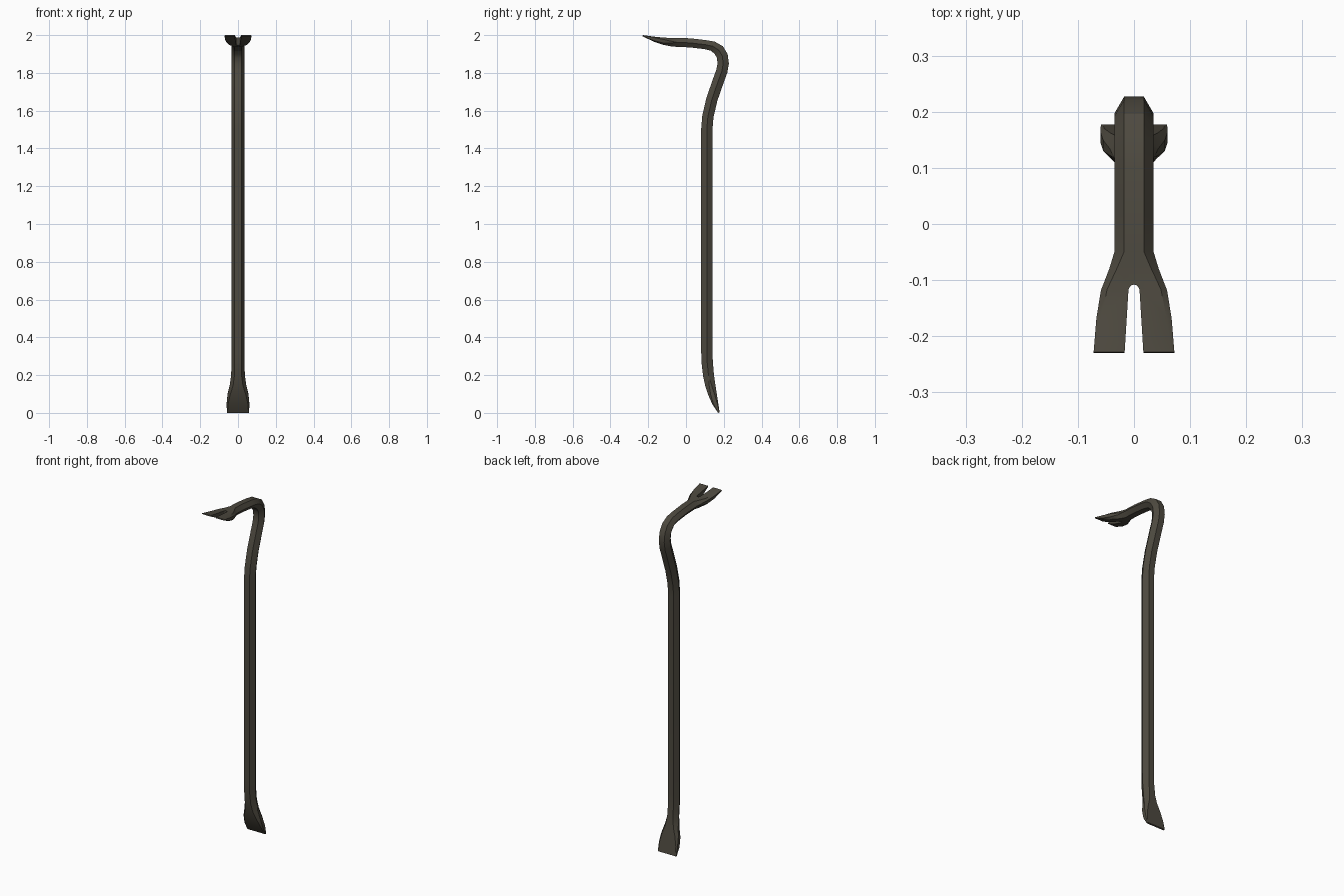
import bpy, bmesh, math
from mathutils import Vector

cube = bpy.data.objects.get("Cube")
if cube:
    bpy.data.objects.remove(cube)

steel = bpy.data.materials.new("dark_steel")
steel.use_nodes = True
colour = (0.075, 0.067, 0.05, 1)
steel.diffuse_color = colour
bsdf = steel.node_tree.nodes["Principled BSDF"]
bsdf.inputs["Base Color"].default_value = colour
bsdf.inputs["Roughness"].default_value = 0.7


def finish(name, bm):
    bmesh.ops.recalc_face_normals(bm, faces=bm.faces)
    mesh = bpy.data.meshes.new(name)
    bm.to_mesh(mesh)
    bm.free()
    mesh.materials.append(steel)
    obj = bpy.data.objects.new(name, mesh)
    bpy.context.collection.objects.link(obj)
    return obj


# Section sizes: half width, flat half width, half thickness, side half thickness
HEX = (0.035, 0.0175, 0.03, 0)
HOOK = (0.035, 0.0175, 0.024, 0)

# Centre line (y, z) with the section at each station
stations = [
    # flared chisel
    ((0.174, 0.001), (0.059, 0.055, 0.004, 0.003)),
    ((0.155, 0.05), (0.06, 0.053, 0.016, 0.01)),
    ((0.14, 0.1), (0.055, 0.042, 0.023, 0.01)),
    ((0.128, 0.15), (0.043, 0.026, 0.027, 0.006)),
    ((0.119, 0.2), (0.036, 0.019, 0.029, 0)),
    # straight shaft
    ((0.112, 0.27), HEX),
    ((0.11, 0.34), HEX),
    ((0.11, 1.5), HEX),
    # swan neck
    ((0.116, 1.57), HEX),
    ((0.137, 1.66), HEX),
    ((0.17, 1.755), HEX),
    ((0.19, 1.81), HEX),
    ((0.197, 1.85), HEX),
    ((0.192, 1.89), HEX),
    ((0.174, 1.92), HEX),
    ((0.143, 1.941), (0.035, 0.0175, 0.026, 0)),
    ((0.10, 1.95), HOOK),
    ((0.02, 1.959), HOOK),
    ((-0.05, 1.962), HOOK),
    # claw
    ((-0.08, 1.963), (0.044, 0.03, 0.022, 0.005)),
    ((-0.12, 1.968), (0.059, 0.048, 0.019, 0.009)),
    ((-0.17, 1.979), (0.067, 0.058, 0.013, 0.008)),
    ((-0.229, 1.997), (0.072, 0.066, 0.003, 0.002)),
]

bm = bmesh.new()
path = [Vector((0, y, z)) for (y, z), _ in stations]
rings = []
for i, (_, (w, f, t, e)) in enumerate(stations):
    before, after = path[max(i - 1, 0)], path[min(i + 1, len(path) - 1)]
    tangent = (after - before).normalized()
    normal = tangent.cross(Vector((1, 0, 0)))
    outline = [(w, -e), (w, e), (f, t), (-f, t), (-w, e), (-w, -e), (-f, -t), (f, -t)]
    rings.append([bm.verts.new(path[i] + Vector((x, 0, 0)) + normal * n) for x, n in outline])
for a, b in zip(rings, rings[1:]):
    for j in range(len(a)):
        k = (j + 1) % len(a)
        bm.faces.new((a[j], a[k], b[k], b[j]))
bm.faces.new(rings[0])
bm.faces.new(rings[-1])
# Shaft sections close to plain hexagons
bmesh.ops.remove_doubles(bm, verts=bm.verts, dist=0.0001)
bmesh.ops.triangulate(bm, faces=[f for f in bm.faces if len(f.verts) > 4])
bar = finish("pry_bar", bm)

# Tapered, round-ended nail slot between the prongs
bm = bmesh.new()
slot = [(0.018, -0.25)]
for i in range(9):
    a = math.pi * i / 8
    slot.append((0.01 * math.cos(a), -0.12 + 0.012 * math.sin(a)))
slot.append((-0.018, -0.25))
base = bm.faces.new([bm.verts.new((x, y, 1.88)) for x, y in slot])
top = bmesh.ops.extrude_face_region(bm, geom=[base])["geom"]
bmesh.ops.translate(bm, vec=(0, 0, 0.2), verts=[v for v in top if isinstance(v, bmesh.types.BMVert)])
cutter = finish("slot_cutter", bm)
cutter.hide_render = True

cut = bar.modifiers.new("nail_slot", "BOOLEAN")
cut.operation = "DIFFERENCE"
cut.solver = "EXACT"
cut.object = cutter
bpy.context.view_layer.objects.active = bar
bar.select_set(True)
bpy.ops.object.modifier_apply(modifier=cut.name)
bpy.data.objects.remove(cutter)

bpy.ops.object.shade_smooth_by_angle(angle=math.radians(28))
